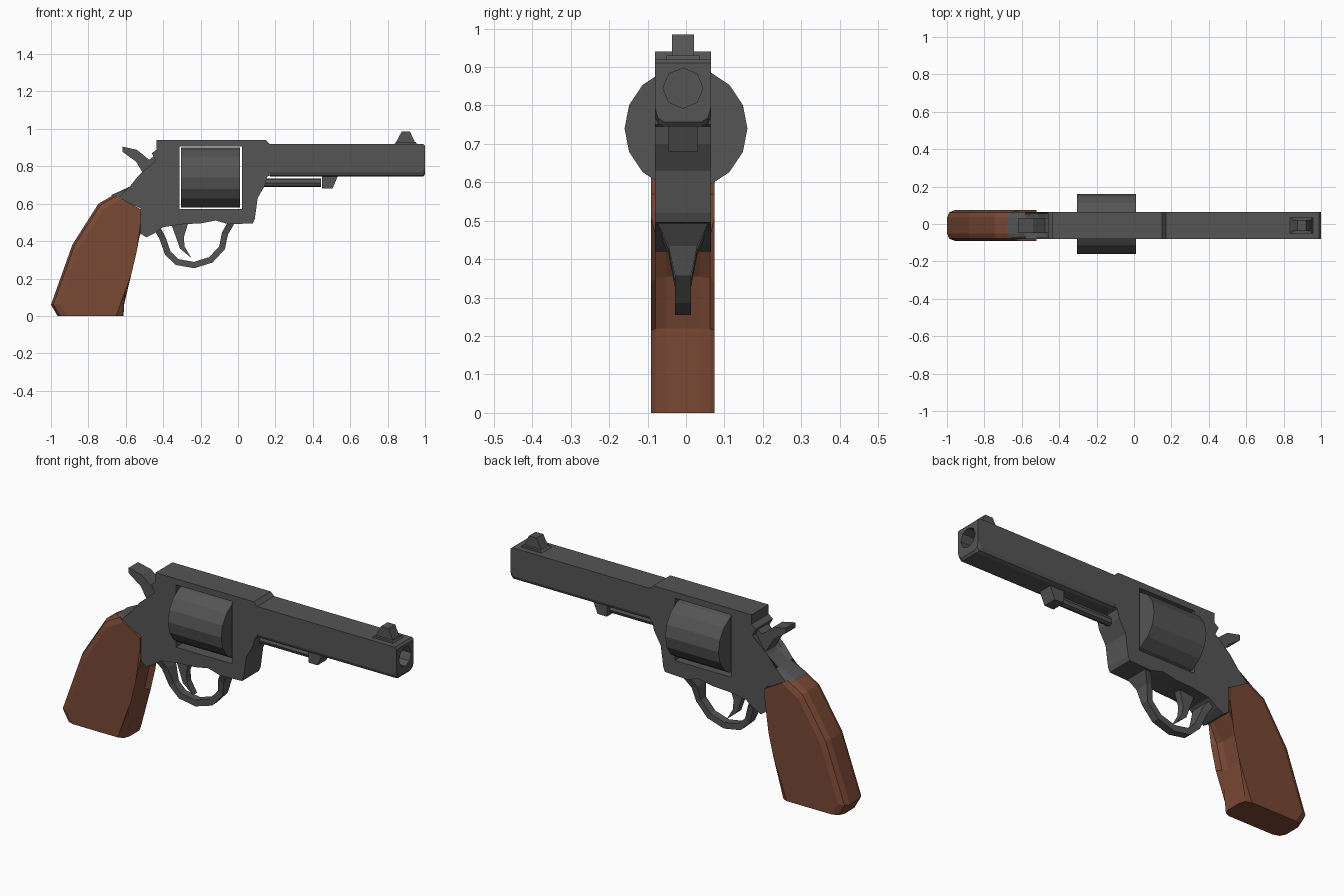
import bpy, bmesh, math
from mathutils import Vector, Matrix

if "Cube" in bpy.data.objects:
    bpy.data.objects.remove(bpy.data.objects["Cube"])

YC = -0.008  # centre plane of the frame


def material(name, rgb):
    m = bpy.data.materials.new(name)
    m.diffuse_color = (*rgb, 1)
    m.use_nodes = True
    m.node_tree.nodes["Principled BSDF"].inputs["Base Color"].default_value = m.diffuse_color
    return m


steel = material("dark_steel", (0.09, 0.09, 0.09))
wood = material("brown_wood", (0.19, 0.065, 0.035))


def finish(name, bm, mat):
    bmesh.ops.recalc_face_normals(bm, faces=bm.faces[:])
    me = bpy.data.meshes.new(name)
    bm.to_mesh(me)
    bm.free()
    me.materials.append(mat)
    ob = bpy.data.objects.new(name, me)
    bpy.context.collection.objects.link(ob)
    return ob


def plate(name, pts, width, mat=steel, bevel=0, segs=2, edges=()):
    """Extrude an XZ profile across y; bevel the listed profile edges on both sides."""
    bm = bmesh.new()
    a, b = [[bm.verts.new((x, YC + s * width / 2, z)) for x, z in pts] for s in (-1, 1)]
    n = len(pts)
    bm.faces.new(a)
    bm.faces.new(b[::-1])
    for i in range(n):
        j = (i + 1) % n
        bm.faces.new((a[i], b[i], b[j], a[j]))
    if bevel:
        picked = [bm.edges.get((r[i], r[(i + 1) % n])) for r in (a, b) for i in edges]
        bmesh.ops.bevel(bm, geom=picked, offset=bevel, segments=segs, profile=0.5,
                        affect='EDGES', clamp_overlap=False)
    return finish(name, bm, mat)


def rod(name, x0, x1, y, z, r, sides):
    """Low-poly cylinder along x with a vertex pointing to +y."""
    bm = bmesh.new()
    rings = [[bm.verts.new((x, y + r * math.cos(2 * math.pi * k / sides),
                            z + r * math.sin(2 * math.pi * k / sides)))
              for k in range(sides)] for x in (x0, x1)]
    for ring in rings:
        bm.faces.new(ring)
    for k in range(sides):
        j = (k + 1) % sides
        bm.faces.new((rings[0][k], rings[0][j], rings[1][j], rings[1][k]))
    return finish(name, bm, steel)


def strap(name, path, thick):
    """Rectangular band along an XZ path; each point is (x, z, width in y)."""
    bm = bmesh.new()
    rows = []
    for i, (x, z, w) in enumerate(path):
        p, q = path[max(i - 1, 0)], path[min(i + 1, len(path) - 1)]
        t = Vector((q[0] - p[0], q[1] - p[1])).normalized() * thick / 2
        rows.append([bm.verts.new((x - s * t.y, YC + u * w / 2, z + s * t.x))
                     for s, u in ((-1, -1), (-1, 1), (1, 1), (1, -1))])
    for r, q in zip(rows, rows[1:]):
        for k in range(4):
            bm.faces.new((r[k], r[(k + 1) % 4], q[(k + 1) % 4], q[k]))
    bm.faces.new(rows[0])
    bm.faces.new(rows[-1])
    return finish(name, bm, steel)


def cut(ob, cutter):
    cutter.hide_render = True
    m = ob.modifiers.new("cut", 'BOOLEAN')
    m.object, m.operation, m.solver = cutter, 'DIFFERENCE', 'EXACT'
    bpy.context.view_layer.objects.active = ob
    bpy.ops.object.modifier_apply(modifier=m.name)
    bpy.data.objects.remove(cutter)


# Frame with a rounded back strap and a window for the drum
frame = plate("frame", [
    (-0.68, 0.645), (-0.52, 0.575), (-0.52, 0.44), (-0.49, 0.42), (-0.45, 0.44),
    (-0.40, 0.475), (-0.30, 0.49), (-0.20, 0.495), (-0.12, 0.51), (-0.05, 0.49),
    (0.08, 0.495), (0.09, 0.52), (0.105, 0.63), (0.145, 0.70), (0.155, 0.745),
    (0.17, 0.75), (0.17, 0.92), (0.15, 0.94), (-0.435, 0.94), (-0.435, 0.89),
    (-0.46, 0.87), (-0.44, 0.83), (-0.475, 0.77), (-0.51, 0.73), (-0.58, 0.69)],
    0.145, bevel=0.03, edges=(22, 23, 24))
cut(frame, plate("window_cutter", [(-0.313, 0.572), (0.021, 0.572),
                                   (0.021, 0.907), (-0.313, 0.907)], 0.5))

# Drum
rod("drum", -0.305, 0.012, 0, 0.74, 0.16, 16)

# Barrel: flat-sided bar, chamfered below and at the muzzle, with an eight-sided bore
barrel = plate("barrel", [(0.17, 0.745), (0.99, 0.745), (1.0, 0.757),
                          (1.0, 0.91), (0.99, 0.92), (0.17, 0.92)],
               0.145, bevel=0.024, edges=(0, 1))
cut(barrel, rod("bore_cutter", 0.7, 1.1, YC, 0.845, 0.052, 8))

# Ejector rod and its lug
rod("ejector_rod", 0.10, 0.445, YC, 0.712, 0.023, 8)
plate("ejector_lug", [(0.45, 0.75), (0.45, 0.68), (0.505, 0.68), (0.535, 0.75)], 0.075)

# Front sight on a low base
plate("sight_base", [(0.83, 0.915), (0.845, 0.93), (0.95, 0.93), (0.96, 0.915)], 0.085)
plate("front_sight", [(0.84, 0.92), (0.875, 0.985), (0.92, 0.985), (0.95, 0.92)], 0.058)

# Hammer with spur
plate("hammer", [(-0.617, 0.905), (-0.54, 0.888), (-0.475, 0.835), (-0.43, 0.87),
                 (-0.42, 0.75), (-0.50, 0.75), (-0.545, 0.825), (-0.617, 0.877)], 0.08)

# Trigger and guard
plate("trigger", [(-0.36, 0.50), (-0.335, 0.43), (-0.31, 0.36), (-0.25, 0.31),
                  (-0.285, 0.37), (-0.29, 0.42), (-0.265, 0.50)], 0.036)
strap("trigger_guard", [
    (-0.44, 0.48, 0.13), (-0.405, 0.42, 0.075), (-0.375, 0.335, 0.042),
    (-0.325, 0.288, 0.042), (-0.235, 0.272, 0.042), (-0.145, 0.30, 0.042),
    (-0.085, 0.365, 0.042), (-0.07, 0.44, 0.075), (-0.03, 0.51, 0.14)], 0.034)

# Wooden grip, rounded along its front and back edges
plate("grip", [
    (-0.66, 0.65), (-0.746, 0.60), (-0.885, 0.382), (-1.0, 0.06), (-0.965, 0.0),
    (-0.612, 0.0), (-0.612, 0.22), (-0.58, 0.355), (-0.52, 0.44), (-0.52, 0.57)],
    0.165, wood, bevel=0.04, edges=(0, 1, 2, 3, 5, 6, 7))
